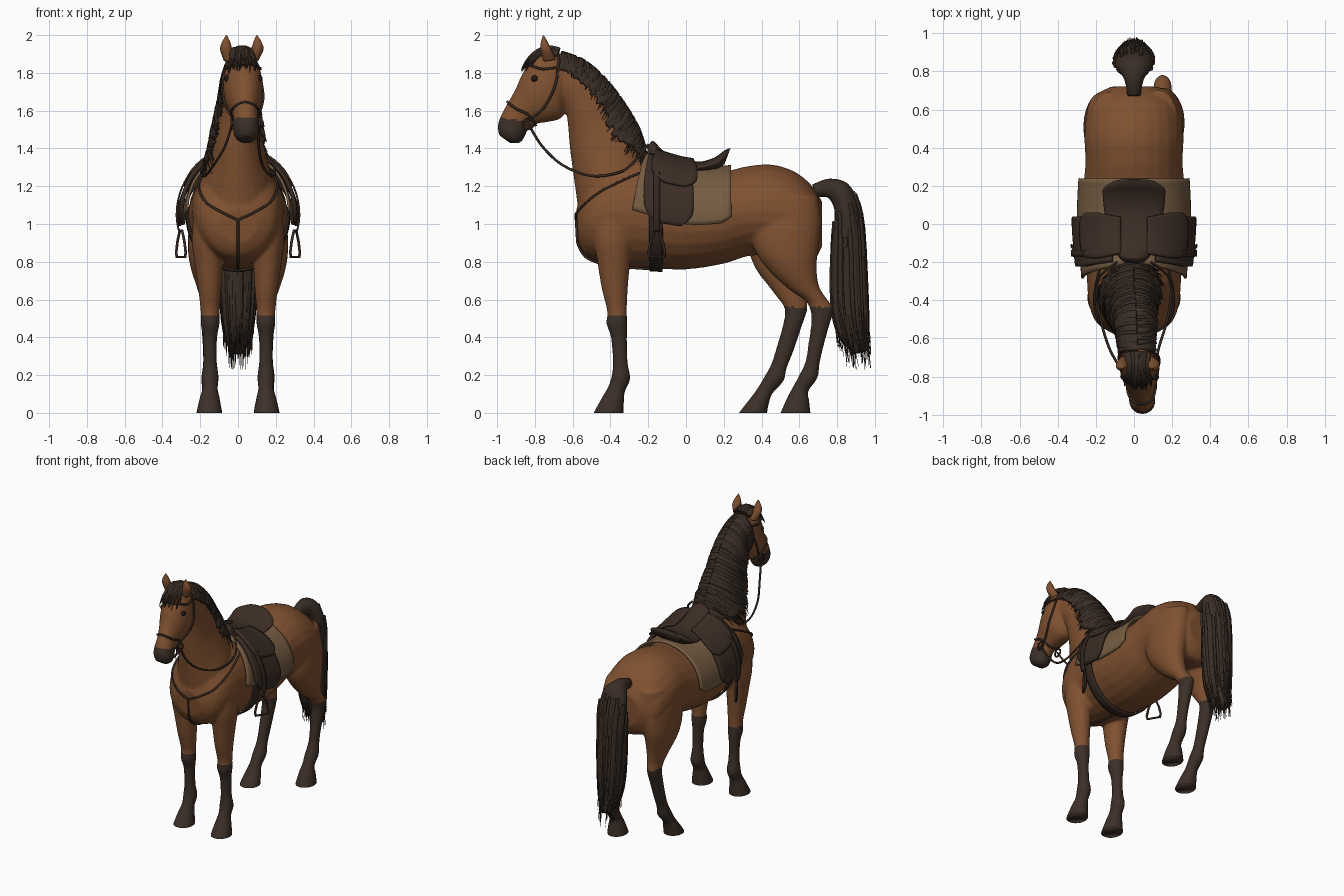
import bpy, bmesh, math, random
from math import sin, cos, pi, radians
from mathutils import Vector
from mathutils.bvhtree import BVHTree

if "Cube" in bpy.data.objects:
    bpy.data.objects.remove(bpy.data.objects["Cube"])

random.seed(4)
R = random.uniform


def material(name, rgb):
    m = bpy.data.materials.new(name)
    m.diffuse_color = (*rgb, 1)
    m.use_nodes = True
    m.node_tree.nodes["Principled BSDF"].inputs["Base Color"].default_value = m.diffuse_color
    return m


COAT = material("bay coat", (0.215, 0.082, 0.030))
POINTS = material("dark points", (0.046, 0.029, 0.021))
HAIR = material("dark hair", (0.042, 0.027, 0.019))
LEATHER = material("saddle leather", (0.044, 0.026, 0.018))
STRAP = material("strap leather", (0.035, 0.021, 0.014))
PAD = material("tan cloth", (0.180, 0.108, 0.055))
EYE = material("eye black", (0.012, 0.009, 0.008))


def at(st, u):
    """Smooth interpolation through a list of tuples."""
    n = len(st) - 1
    i = max(0, min(int(u), n - 1))
    t = u - i
    a, b, c, d = [st[max(0, min(n, i + k))] for k in (-1, 0, 1, 2)]
    return [.5 * (2*q + (r-p)*t + (2*p-5*q+4*r-s)*t*t + (3*q-p-3*r+s)*t**3)
            for p, q, r, s in zip(a, b, c, d)]


def surf(st, u, a, off=0.0):
    """Point on a loft; stations are (y1, z1, y2, z2, x, half width)."""
    y1, z1, y2, z2, x, w = at(st, u)
    A = Vector((0, (y1-y2)/2, (z1-z2)/2))
    W = Vector((w, 0, 0))
    n = (A*cos(a)/A.length_squared + W*sin(a)/(w*w)).normalized()
    return Vector((x, (y1+y2)/2, (z1+z2)/2)) + A*cos(a) + W*sin(a) + n*off


def add_loft(bm, st, sides=24, steps=4):
    count = (len(st)-1)*steps
    rings = [[bm.verts.new(surf(st, k/steps, 2*pi*j/sides)) for j in range(sides)]
             for k in range(count+1)]
    for p, q in zip(rings, rings[1:]):
        for j in range(sides):
            bm.faces.new((p[j], p[(j+1) % sides], q[(j+1) % sides], q[j]))
    bm.faces.new(rings[0])
    bm.faces.new(rings[-1])


def add_object(name, data, mat):
    ob = bpy.data.objects.new(name, data)
    bpy.context.collection.objects.link(ob)
    data.materials.append(mat)
    return ob


def finish(bm, name, mat):
    bmesh.ops.recalc_face_normals(bm, faces=bm.faces[:])
    me = bpy.data.meshes.new(name)
    bm.to_mesh(me)
    bm.free()
    me.shade_smooth()
    return add_object(name, me, mat)


def loft(name, st, mat):
    bm = bmesh.new()
    add_loft(bm, st)
    return finish(bm, name, mat)


def sheet(name, f, n, m, mat, thick):
    bm = bmesh.new()
    v = [[bm.verts.new(f(i/n, j/m)) for j in range(m+1)] for i in range(n+1)]
    for i in range(n):
        for j in range(m):
            bm.faces.new((v[i][j], v[i+1][j], v[i+1][j+1], v[i][j+1]))
    ob = finish(bm, name, mat)
    mod = ob.modifiers.new("thickness", 'SOLIDIFY')
    mod.thickness, mod.offset = thick, 0
    return ob


def tubes(name, paths, r, mat, taper=False, cyclic=False):
    cu = bpy.data.curves.new(name, 'CURVE')
    cu.dimensions = '3D'
    cu.bevel_depth, cu.bevel_resolution, cu.use_fill_caps = r, 1, True
    for path in paths:
        sp = cu.splines.new('POLY')
        sp.points.add(len(path)-1)
        sp.use_cyclic_u = cyclic
        sp.use_smooth = True
        for k, p in enumerate(path):
            sp.points[k].co = (*p, 1)
            t = k/(len(path)-1)
            sp.points[k].radius = max(.08, 1 - t**2.2) if taper else 1
    return add_object(name, cu, mat)


def smooth_path(pts, steps=6):
    return [Vector(at(pts, k/steps)) for k in range((len(pts)-1)*steps+1)]


# Body part stations
torso = [(-.58, 1.08, -.57, .90, 0, .10), (-.52, 1.22, -.53, .83, 0, .19), (-.42, 1.32, -.43, .79, 0, .235),
         (-.25, 1.355, -.25, .77, 0, .25), (0, 1.29, 0, .76, 0, .27), (.2, 1.28, .2, .79, 0, .265),
         (.32, 1.305, .33, .83, 0, .255), (.45, 1.315, .45, .83, 0, .26), (.57, 1.28, .58, .80, 0, .25),
         (.66, 1.21, .67, .80, 0, .22), (.72, 1.12, .72, .88, 0, .12)]
neck = [(-.16, 1.25, -.56, .95, 0, .19), (-.22, 1.36, -.575, 1.10, 0, .18), (-.27, 1.50, -.595, 1.25, 0, .145),
        (-.34, 1.62, -.615, 1.40, 0, .118), (-.43, 1.74, -.625, 1.52, .01, .10),
        (-.54, 1.84, -.64, 1.60, .015, .09), (-.66, 1.89, -.70, 1.66, .02, .08)]
head = [(-.66, 1.90, -.635, 1.70, .02, .07), (-.74, 1.92, -.635, 1.62, .022, .095), (-.82, 1.875, -.66, 1.56, .028, .106),
        (-.87, 1.79, -.73, 1.54, .032, .096), (-.905, 1.71, -.79, 1.53, .036, .076), (-.945, 1.64, -.835, 1.50, .04, .064),
        (-.98, 1.575, -.86, 1.45, .042, .069), (-.997, 1.52, -.885, 1.428, .044, .064), (-.99, 1.47, -.93, 1.428, .044, .038)]
front_leg = [(-.50, 1.1, -.27, 1.1, .15, .08), (-.49, .92, -.28, .92, .16, .085), (-.47, .80, -.295, .80, .155, .076),
             (-.447, .66, -.308, .66, .15, .062), (-.418, .54, -.313, .54, .148, .05), (-.421, .47, -.31, .47, .148, .05),
             (-.398, .40, -.312, .40, .148, .038), (-.388, .28, -.309, .27, .148, .036), (-.393, .2, -.295, .18, .148, .046),
             (-.412, .14, -.322, .115, .148, .041), (-.44, .09, -.328, .07, .15, .053), (-.49, 0, -.33, 0, .152, .069),
             (-.50, -.03, -.33, -.03, .152, .072)]
hind_back = [(.36, 1.15, .70, 1.15, .13, .10), (.34, .98, .715, 1.0, .15, .11), (.37, .85, .70, .86, .165, .10),
             (.45, .74, .692, .77, .165, .085), (.55, .65, .705, .67, .157, .064), (.63, .595, .748, .60, .15, .05),
             (.66, .54, .782, .55, .15, .047), (.662, .46, .758, .46, .15, .043), (.647, .36, .728, .35, .15, .036),
             (.632, .27, .708, .26, .15, .036), (.597, .195, .697, .185, .15, .045), (.562, .13, .648, .115, .15, .041),
             (.54, .09, .652, .07, .15, .053), (.50, 0, .66, 0, .15, .068), (.49, -.03, .66, -.03, .15, .07)]
hind_fore = [(.34, 1.15, .69, 1.15, -.13, .10), (.31, .98, .70, 1.0, -.15, .11), (.33, .86, .69, .86, -.165, .10),
             (.37, .76, .67, .77, -.165, .085), (.43, .68, .65, .68, -.157, .066), (.48, .615, .64, .605, -.15, .052),
             (.523, .55, .642, .545, -.15, .047), (.512, .46, .61, .45, -.15, .043), (.477, .34, .567, .32, -.15, .036),
             (.452, .26, .533, .235, -.15, .036), (.417, .195, .518, .17, -.15, .045), (.378, .13, .46, .105, -.15, .041),
             (.35, .09, .442, .06, -.15, .053), (.28, 0, .43, 0, -.15, .068), (.27, -.03, .43, -.03, -.15, .07)]

# Horse body: parts fused into one skin
bm = bmesh.new()
for part in (torso, neck, head, front_leg, [(*s[:4], -s[4], s[5]) for s in front_leg], hind_back, hind_fore):
    add_loft(bm, part)
body = finish(bm, "horse_body", COAT)
rem = body.modifiers.new("fuse", 'REMESH')
rem.mode, rem.voxel_size = 'VOXEL', .01
sm = body.modifiers.new("soften", 'SMOOTH')
sm.factor, sm.iterations = .5, 6
fused = bpy.data.meshes.new_from_object(body.evaluated_get(bpy.context.evaluated_depsgraph_get()))
body.modifiers.clear()
body.data = fused
bm = bmesh.new()
bm.from_mesh(fused)
bmesh.ops.bisect_plane(bm, geom=bm.verts[:]+bm.edges[:]+bm.faces[:], plane_co=(0, 0, 0),
                       plane_no=(0, 0, 1), clear_inner=True)
bmesh.ops.holes_fill(bm, edges=[e for e in bm.edges if e.is_boundary], sides=0)
skin = BVHTree.FromBMesh(bm)
bm.to_mesh(fused)
bm.free()
fused.materials.clear()
fused.materials.append(COAT)
fused.materials.append(POINTS)
# Dark stockings and muzzle
for p in fused.polygons:
    c = p.center
    sock = c.z < (.515 if c.y < 0 else .56)
    muzzle = c.y < -.845 and c.z < 1.565 + .15*(-.99 - c.y)
    p.material_index = int(sock or muzzle)
fused.shade_smooth()


def snap(pts, off, steps=6):
    out = []
    for p in smooth_path(pts, steps):
        loc, n, _, _ = skin.find_nearest(p)
        out.append(loc + n*off)
    return out


# Ears and eyes
for side, x in (("left", -.063), ("right", .103)):
    loft(side + "_ear", [(-.755, 1.86, -.69, 1.87, x*.8, .025), (-.77, 1.925, -.71, 1.92, x, .032),
                         (-.768, 1.965, -.73, 1.96, x, .022), (-.757, 2.0, -.752, 1.998, x*.97, .003)], COAT)
    bm = bmesh.new()
    bmesh.ops.create_uvsphere(bm, u_segments=16, v_segments=10, radius=.019)
    loc = skin.find_nearest(Vector((.028 + (.12 if x > 0 else -.12), -.81, 1.775)))[0]
    bmesh.ops.translate(bm, verts=bm.verts[:], vec=loc*1 - Vector((.008 if x > 0 else -.008, 0, 0)))
    finish(bm, side + "_eye", EYE)

# Mane: base sheet plus hanging locks on both sides
N = 70
jag = [(R(.86, 1.06), R(.86, 1.06), R(0, .008)) for _ in range(N+1)]


def mane_edges(u):
    k = min(1, .35 + .5*(u-.9))
    return radians(115)*k, radians(68)*k


def mane_point(s, t):
    u = .9 + 5.1*s
    la, ra = mane_edges(u)
    jl, jr, o = jag[round(s*N)]
    return surf(neck, u, -la*jl + (la*jl + ra*jr)*t, .012 + o)


sheet("mane", mane_point, N, 20, HAIR, .014)
locks = []
for k in range(150):
    u, i = R(1.2, 6), k % 3
    edge = -mane_edges(u)[0] if i else mane_edges(u)[1]
    reach, drift = R(.9, 1.12), R(.2, .55)
    locks.append([surf(neck, max(.8, u - drift*t*t), edge*reach*t, .018) for t in [j/7 for j in range(8)]])
tubes("mane_locks", locks, .012, HAIR, taper=True)

# Forelock
tubes("forelock", [snap([(x, -.67, 1.92), (x, -.76, 1.95), (.02+(x-.02)*1.4+R(-.02, .02), -.86+R(-.02, .04), 1.83+R(-.03, .03))],
                        R(.008, .02), 4) for x in [R(-.055, .095) for _ in range(50)]], .014, HAIR, taper=True)

# Tail with ragged end
tail = [(.67, 1.21, .68, 1.14, 0, .035), (.76, 1.24, .75, 1.14, 0, .05), (.855, 1.215, .785, 1.08, 0, .09),
        (.91, 1.12, .785, 1.0, 0, .103), (.938, .98, .778, .92, 0, .10), (.952, .75, .772, .72, 0, .095),
        (.962, .55, .78, .52, 0, .085), (.967, .42, .82, .39, 0, .068), (.968, .33, .89, .31, 0, .035)]
loft("tail", tail, HAIR)
locks = []
for _ in range(90):
    a, u0, u1 = R(0, 2*pi), R(2.5, 5), R(6.3, 7.9)
    path = [surf(tail, u0 + (u1-u0)*j/7, a, .002) for j in range(8)]
    tip = path[-1] + Vector((0, R(0, .02), -R(.05, .12)))
    tip.y, tip.z = min(tip.y, .98), max(tip.z, .23)
    locks.append(path + [tip])
tubes("tail_locks", locks, .011, HAIR, taper=True)

# Saddle pad, flaps and girth follow the barrel
table = [at(torso, k/200)[0] for k in range(2001)]


def barrel(y, a, off):
    return surf(torso, next(k for k, v in enumerate(table) if v >= y)/200, a, off)


def pad_point(s, t):
    q = abs(2*t-1)
    y0 = -.20 - .085*q
    return barrel(y0 + (.238-y0)*s, radians(96 - 8*(1-s)**3 - 5*max(0, s-.9)*10)*(2*t-1), .022)


sheet("saddle_pad", pad_point, 20, 40, PAD, .014)
for side, d in (("left", -1), ("right", 1)):
    def flap(s, t, y=-.092, half=.132, a0=22, a1=97, off=.046):
        h = half*(.8 + .2*min(1, 2*t))*(1 - .5*max(0, (t-.7)/.3)**3)
        return barrel(y + h*(2*s-1), d*radians(a0 + (a1-a0)*t), off)
    sheet(side + "_saddle_flap", flap, 14, 18, LEATHER, .022)
    sheet(side + "_saddle_skirt", lambda s, t: flap(s, t, -.06, .12, 12, 58, .064), 12, 12, LEATHER, .016)
    # Stirrup strap, iron and tread
    hang = [barrel(-.155, d*radians(a), .066) for a in range(50, 96, 9)] + [Vector((d*.312, -.155, .96))]
    sheet(side + "_stirrup_strap", lambda s, t: Vector(at(hang, t*(len(hang)-1))) + Vector((0, .034*(s-.5), 0)),
          1, 16, STRAP, .01)
    ring = [(-.045, .825), (-.05, .85), (-.036, .91), (-.012, .965), (.012, .965), (.036, .91), (.05, .85), (.045, .825)]
    tubes(side + "_stirrup", [[(d*.302 + h*.5*d, -.155 + h*.85, z) for h, z in ring]], .008, STRAP, cyclic=True)
sheet("girth", lambda s, t: barrel(-.195 + .07*s, radians(85 + 190*t), .01), 3, 40, STRAP, .012)

# Seat with raised pommel and cantle
loft("saddle_seat", [(-.205, 1.40, -.20, 1.33, 0, .045), (-.175, 1.44, -.18, 1.30, 0, .075), (-.12, 1.388, -.12, 1.28, 0, .11),
                     (-.03, 1.345, -.03, 1.27, 0, .135), (.07, 1.33, .06, 1.27, 0, .155), (.15, 1.352, .13, 1.28, 0, .163),
                     (.205, 1.39, .17, 1.29, 0, .16), (.236, 1.402, .205, 1.32, 0, .11)], LEATHER)

# Reins, breast strap and bridle
reins, tack = [], []
for d in (-1, 1):
    reins.append(smooth_path([(.04+d*.07, -.835, 1.53), (.02+d*.09, -.76, 1.41), (d*.13, -.65, 1.31), (d*.175, -.5, 1.255),
                              (d*.195, -.35, 1.275), (d*.175, -.27, 1.335), (d*.09, -.2, 1.42)]))
    tack.append(snap([(d*.2, -.2, 1.31), (d*.22, -.38, 1.22), (d*.19, -.53, 1.13), (d*.1, -.58, 1.07), (0, -.6, 1.02)], .006))
    h = .03 + d*.11
    tack.append(snap([(.02, -.68, 1.93), (h, -.66, 1.85), (h, -.69, 1.73), (h, -.76, 1.6), (.04+d*.08, -.835, 1.53)], .005))
    tack.append(snap([(.035, -.95, 1.65), (.04+d*.08, -.90, 1.61), (.04+d*.08, -.83, 1.57), (.04, -.79, 1.51)], .005))
    tack.append(snap([(.028, -.86, 1.85), (h, -.77, 1.83), (h, -.67, 1.84)], .005))
    bpts = [(.04+d*.074, -.835 + .028*cos(k*pi/6), 1.53 + .028*sin(k*pi/6)) for k in range(12)]
    tubes(("left" if d < 0 else "right") + "_bit_ring", [bpts], .006, STRAP, cyclic=True)
tack.append(snap([(0, -.6, 1.02), (0, -.58, .9), (0, -.5, .8), (0, -.35, .77), (0, -.18, .76)], .006))
tubes("reins", reins, .007, STRAP)
tubes("bridle_and_breast_straps", tack, .007, STRAP)
